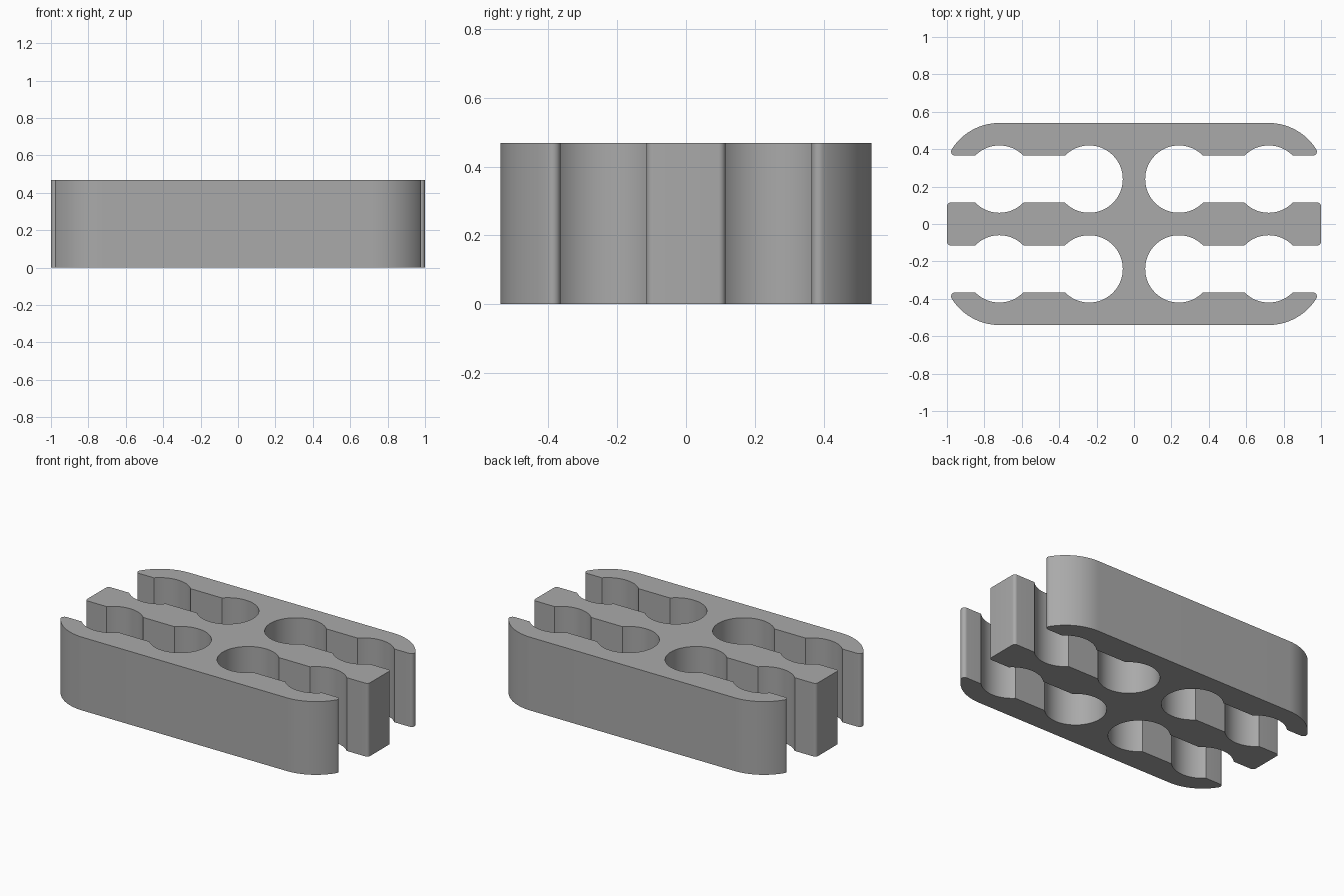
import bpy
import bmesh
from math import pi, sin, cos, asin, atan2, sqrt

old = bpy.data.objects.get("Cube")
if old:
    bpy.data.objects.remove(old, do_unlink=True)

# Main dimensions
HEIGHT = 0.468
LANE_Y = 0.24          # centre line of each slot
INNER_X, OUTER_X = 0.24, 0.72   # hole centres along a slot
HOLE_R = 0.18
SLOT_HALF = 0.125
CORNER_R = 0.30        # rounded outer corner, concentric with the outer hole
BAR_FILLET = 0.02
TIP_FILLET = 0.022


def arc(cx, cy, r, start, end, steps):
    """Points along an arc, both ends included."""
    angles = [start + (end - start) * i / steps for i in range(steps + 1)]
    return [(cx + r * cos(a), cy + r * sin(a)) for a in angles]


def quarter_profile():
    """Outline of one quarter, from the middle bar round to the outer side."""
    a = asin(SLOT_HALF / HOLE_R)
    tip_y = LANE_Y + SLOT_HALF + TIP_FILLET
    tip_x = OUTER_X + sqrt((CORNER_R - TIP_FILLET) ** 2 - (tip_y - LANE_Y) ** 2)
    tip_a = atan2(tip_y - LANE_Y, tip_x - OUTER_X)
    bar_y = LANE_Y - SLOT_HALF
    pts = arc(1 - BAR_FILLET, bar_y - BAR_FILLET, BAR_FILLET, 0, pi / 2, 8)
    pts += arc(OUTER_X, LANE_Y, HOLE_R, -a, a - pi, 20)
    pts += arc(INNER_X, LANE_Y, HOLE_R, -a, a - 2 * pi, 56)
    pts += arc(OUTER_X, LANE_Y, HOLE_R, pi - a, a, 20)
    pts += arc(tip_x, tip_y, TIP_FILLET, -pi / 2, tip_a, 10)
    pts += arc(OUTER_X, LANE_Y, CORNER_R, tip_a, pi / 2, 20)[1:]
    return pts


# Mirror the quarter into the closed outline
quarter = quarter_profile()
half = quarter + [(-x, y) for x, y in reversed(quarter)]
outline = half + [(x, -y) for x, y in reversed(half)]

# Extrude the outline upward
bm = bmesh.new()
base = bm.faces.new([bm.verts.new((x, y, 0)) for x, y in outline])
solid = bmesh.ops.extrude_face_region(bm, geom=[base], use_keep_orig=True)
top_verts = [g for g in solid["geom"] if isinstance(g, bmesh.types.BMVert)]
bmesh.ops.translate(bm, verts=top_verts, vec=(0, 0, HEIGHT))
bmesh.ops.recalc_face_normals(bm, faces=bm.faces)
caps = [f for f in bm.faces if len(f.verts) > 4]
bmesh.ops.triangulate(bm, faces=caps, ngon_method="EAR_CLIP")
mesh = bpy.data.meshes.new("clip_block")
bm.to_mesh(mesh)
bm.free()

block = bpy.data.objects.new("clip_block", mesh)
bpy.context.collection.objects.link(block)

# Plain grey material
grey = bpy.data.materials.new("plain grey")
grey.use_nodes = True
colour = (0.40, 0.40, 0.40, 1)
grey.diffuse_color = colour
grey.node_tree.nodes["Principled BSDF"].inputs["Base Color"].default_value = colour
mesh.materials.append(grey)

# Smooth curved walls, keep the edges sharp
bpy.ops.object.select_all(action="DESELECT")
block.select_set(True)
bpy.context.view_layer.objects.active = block
bpy.ops.object.shade_smooth_by_angle(angle=pi / 6)
